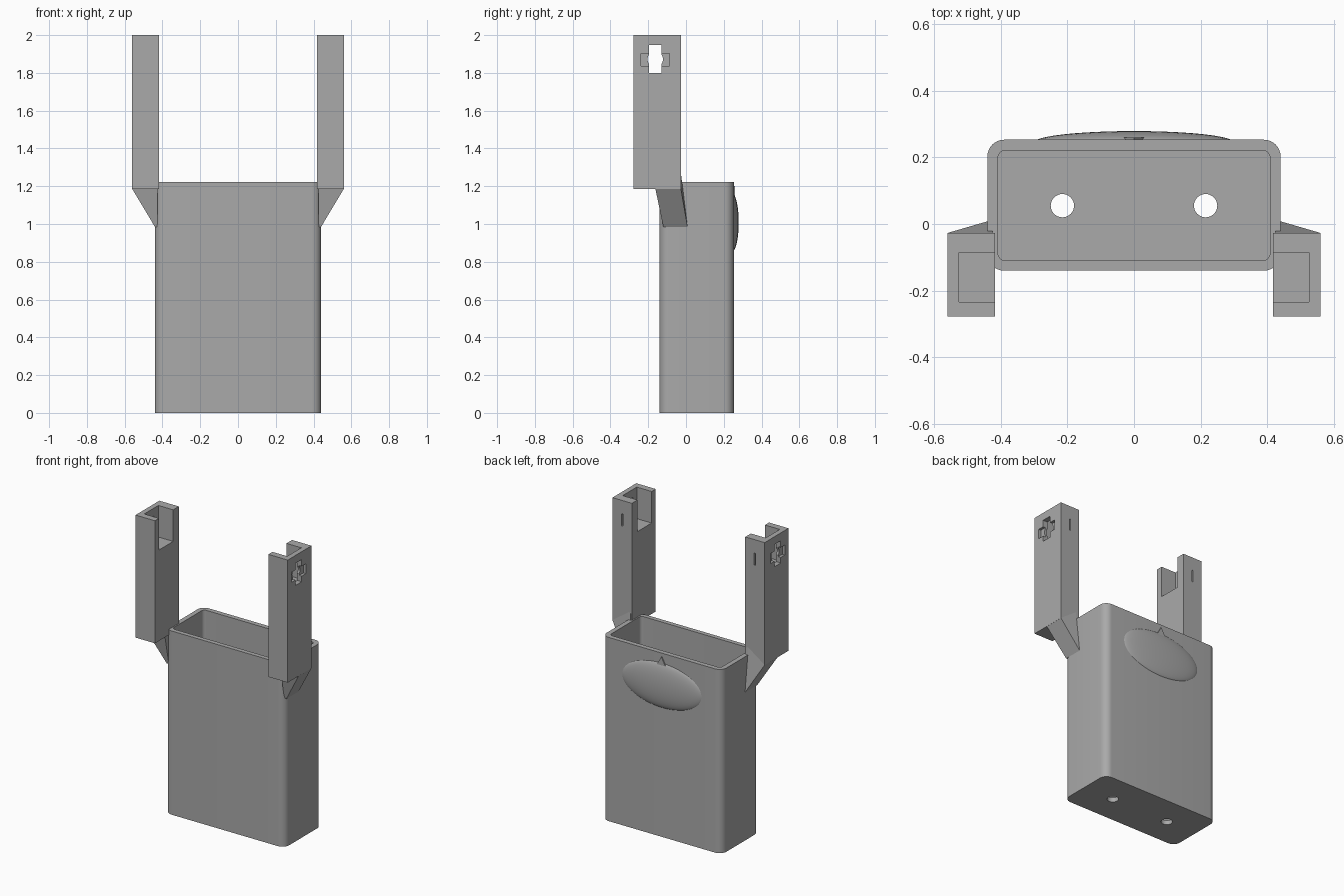
import bpy, bmesh, math
from mathutils import Matrix, Vector

cube = bpy.data.objects.get("Cube")
if cube:
    bpy.data.objects.remove(cube, do_unlink=True)

grey = bpy.data.materials.new("plain grey")
grey.use_nodes = True
grey.diffuse_color = (0.4, 0.4, 0.4, 1)
grey.node_tree.nodes["Principled BSDF"].inputs["Base Color"].default_value = grey.diffuse_color


def finish(bm, name):
    """Turn a bmesh into a named grey object."""
    bmesh.ops.recalc_face_normals(bm, faces=bm.faces)
    mesh = bpy.data.meshes.new(name)
    bm.to_mesh(mesh)
    bm.free()
    mesh.materials.append(grey)
    obj = bpy.data.objects.new(name, mesh)
    bpy.context.collection.objects.link(obj)
    return obj


def block(name, low, high, radius=0):
    """Box between two corners, with optional rounded upright edges."""
    bm = bmesh.new()
    low, high = Vector(low), Vector(high)
    size = high - low
    bmesh.ops.create_cube(bm, size=1, matrix=Matrix.Translation((low + high) / 2)
                          @ Matrix.Diagonal((*size, 1)))
    if radius:
        upright = [e for e in bm.edges
                   if abs(e.verts[0].co.z - e.verts[1].co.z) > size.z / 2]
        bmesh.ops.bevel(bm, geom=upright, offset=radius, segments=8, profile=0.5,
                        affect='EDGES')
    return finish(bm, name)


def cylinder(name, centre, radius, depth, axis='Z'):
    bm = bmesh.new()
    turn = Matrix.Rotation(math.pi / 2, 4, 'Y') if axis == 'X' else Matrix()
    bmesh.ops.create_cone(bm, cap_ends=True, segments=32, radius1=radius, radius2=radius,
                          depth=depth, matrix=Matrix.Translation(centre) @ turn)
    return finish(bm, name)


def hull(name, points):
    bm = bmesh.new()
    for p in points:
        bm.verts.new(p)
    bmesh.ops.convex_hull(bm, input=bm.verts)
    bmesh.ops.dissolve_limit(bm, angle_limit=0.01, verts=bm.verts, edges=bm.edges)
    return finish(bm, name)


def activate(obj):
    bpy.ops.object.select_all(action='DESELECT')
    obj.select_set(True)
    bpy.context.view_layer.objects.active = obj


def cut(obj, cutters):
    """Subtract each cutter, then remove it."""
    activate(obj)
    for cutter in cutters:
        mod = obj.modifiers.new("cut", 'BOOLEAN')
        mod.operation = 'DIFFERENCE'
        mod.solver = 'EXACT'
        mod.object = cutter
        bpy.ops.object.modifier_apply(modifier=mod.name)
        bpy.data.objects.remove(cutter, do_unlink=True)


def smooth(obj):
    activate(obj)
    bpy.ops.object.shade_smooth_by_angle(angle=math.radians(30))


# Open container with two drain holes
container = block("container", (-0.44, -0.14, 0), (0.44, 0.253, 1.222), 0.05)
cut(container, [block("cutter", (-0.408, -0.11, 0.03), (0.408, 0.221, 1.4), 0.022)]
    + [cylinder("cutter", (x, 0.055, 0), 0.035, 0.2) for x in (-0.215, 0.215)])
smooth(container)

# Oval badge on the back, with a small pointer above it
bm = bmesh.new()
bmesh.ops.create_uvsphere(bm, u_segments=48, v_segments=24, radius=1,
                          matrix=Matrix.Translation((0, 0.245, 1.008))
                          @ Matrix.Diagonal((0.3, 0.034, 0.152, 1)))
bmesh.ops.bisect_plane(bm, geom=bm.verts[:] + bm.edges[:] + bm.faces[:],
                       plane_co=(0, 0.245, 0), plane_no=(0, -1, 0), clear_outer=True)
smooth(finish(bm, "oval_badge"))
hull("pointer", [(x, y, z) for y in (0.245, 0.26)
                 for x, z in ((-0.033, 1.14), (0.033, 1.14), (0, 1.2))])

# Two upright arms with a pocket, a keyhole and a slanted brace
MID_Y, MID_Z = -0.163, 1.872
for side, label in ((1, "left"), (-1, "right")):
    arm = block(label + "_arm", (0.417, -0.277, 1.185), (0.56, -0.027, 2))
    cut(arm, [
        block("pocket", (0.35, -0.234, 1.79), (0.526, -0.086, 2.1)),
        block("keyhole_slot", (0.5, MID_Y - 0.033, 1.8), (0.6, MID_Y + 0.033, 1.948)),
        cylinder("keyhole_round", (0.56, MID_Y, MID_Z), 0.041, 0.12, 'X'),
        block("cross_recess", (0.542, MID_Y - 0.076, 1.837), (0.6, MID_Y + 0.076, 1.903)),
        block("rear_slit", (0.483, -0.07, 1.83), (0.493, 0.1, 1.91)),
    ])
    brace = hull(label + "_brace", [
        (0.56, -0.162, 1.186), (0.56, -0.027, 1.186), (0.425, -0.162, 1.186),
        (0.425, -0.12, 0.985), (0.44, -0.12, 0.985), (0.425, 0.008, 0.985),
        (0.44, 0.008, 0.985), (0.425, -0.027, 1.27), (0.44, -0.027, 1.27)])
    if side < 0:
        for obj in (arm, brace):
            obj.data.transform(Matrix.Diagonal((-1, 1, 1, 1)))
            obj.data.flip_normals()
    smooth(arm)
